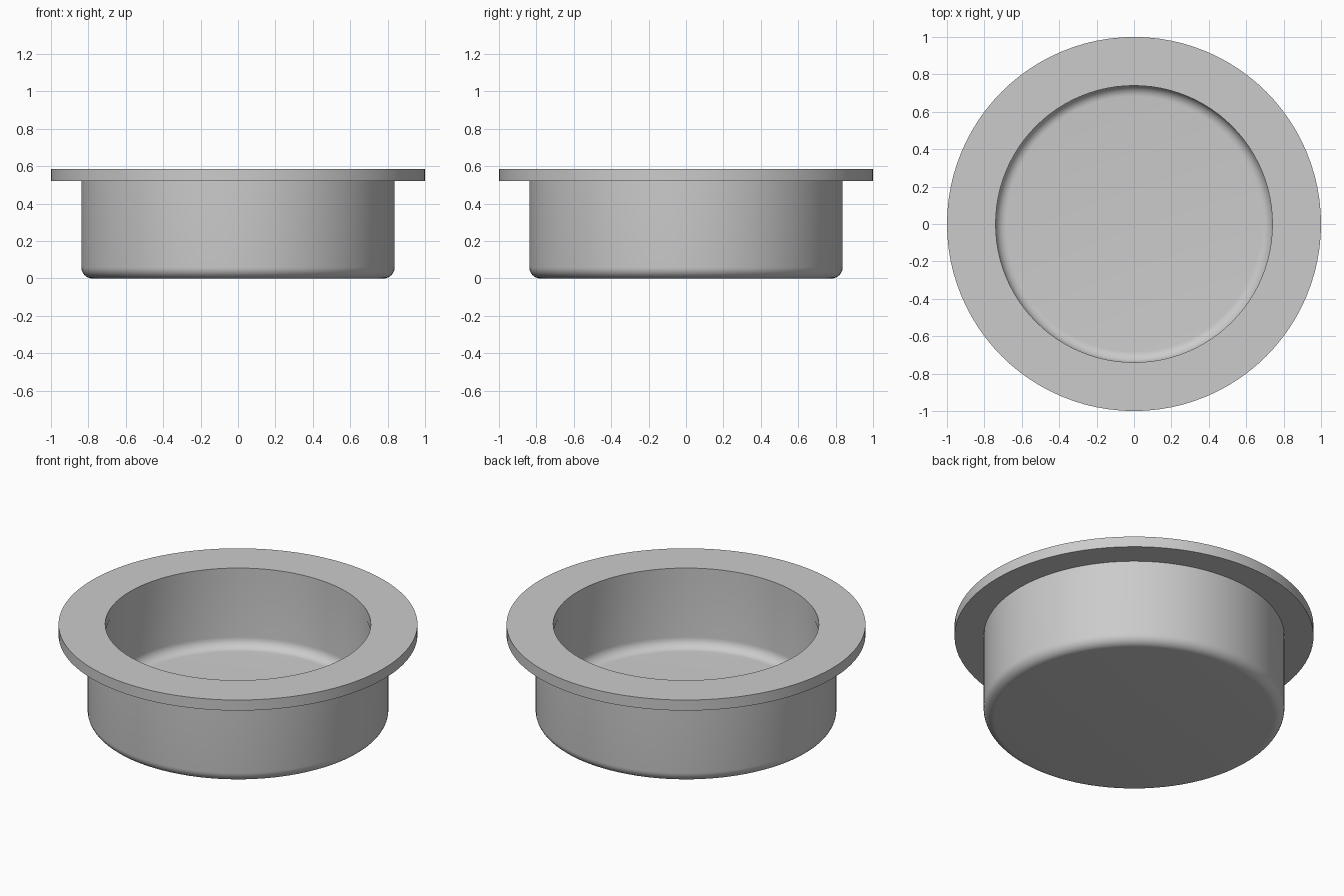
import bpy, bmesh, math

cube = bpy.data.objects.get("Cube")
if cube:
    bpy.data.objects.remove(cube, do_unlink=True)

SEGMENTS = 96

grey = bpy.data.materials.new("plain grey")
grey.use_nodes = True
colour = (0.6, 0.6, 0.6, 1)
grey.diffuse_color = colour
grey.node_tree.nodes["Principled BSDF"].inputs["Base Color"].default_value = colour


def fillet(radius, z, size, steps=8):
    """Rounded lower corner of a wall, from the floor up to the wall."""
    return [(radius - size + size * math.sin(a), z + size - size * math.cos(a))
            for a in (math.pi / 2 * i / steps for i in range(steps + 1))]


def lathe(name, profile, closed):
    """Spin an (r, z) profile round the z axis."""
    bm = bmesh.new()
    verts = [bm.verts.new((r, 0, z)) for r, z in profile]
    pairs = list(zip(verts, verts[1:]))
    if closed:
        pairs.append((verts[-1], verts[0]))
    edges = [bm.edges.new(p) for p in pairs]
    bmesh.ops.spin(bm, geom=verts + edges, cent=(0, 0, 0), axis=(0, 0, 1),
                   angle=math.tau, steps=SEGMENTS, use_duplicate=False)
    bmesh.ops.remove_doubles(bm, verts=bm.verts, dist=0.0001)
    # Cap any open rings, then face everything outwards
    bmesh.ops.holes_fill(bm, edges=[e for e in bm.edges if e.is_boundary], sides=0)
    bmesh.ops.recalc_face_normals(bm, faces=bm.faces)
    mesh = bpy.data.meshes.new(name)
    bm.to_mesh(mesh)
    bm.free()
    mesh.materials.append(grey)
    obj = bpy.data.objects.new(name, mesh)
    bpy.context.collection.objects.link(obj)
    bpy.ops.object.select_all(action='DESELECT')
    obj.select_set(True)
    bpy.context.view_layer.objects.active = obj
    bpy.ops.object.shade_smooth_by_angle(angle=math.radians(30))
    return obj


# Hollow cup with rounded bottom corners inside and out
rim_base, rim_top = 0.52, 0.585
outer = fillet(0.838, 0, 0.06) + [(0.838, rim_base)]
inner = fillet(0.742, 0.1, 0.06) + [(0.742, rim_base)]
lathe("cup_body", outer + inner[::-1], closed=False)

# Flat ring flange around the mouth
lathe("rim_flange", [(0.74, rim_base), (1, rim_base), (1, rim_top), (0.74, rim_top)],
      closed=True)
